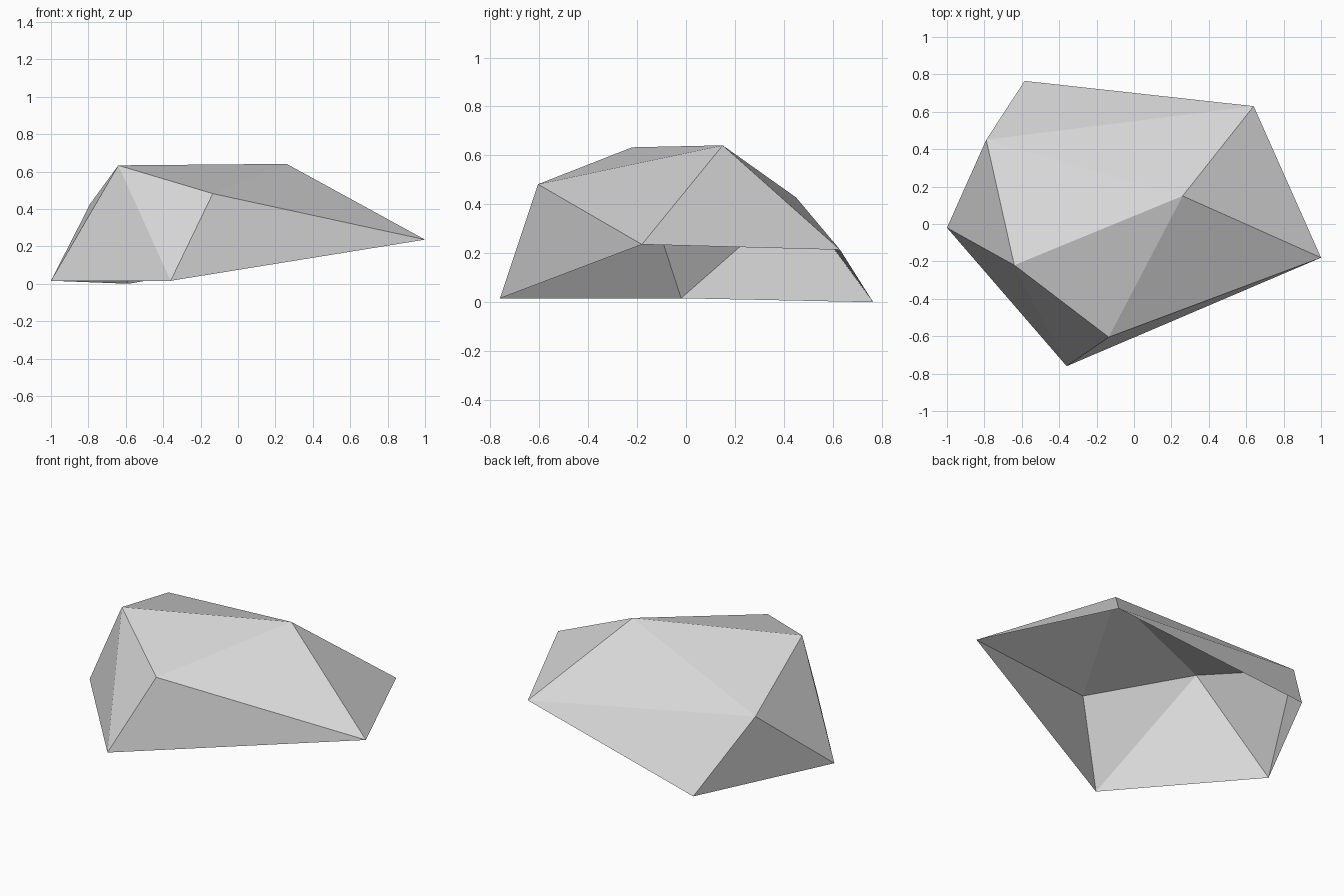
import bpy, bmesh
from mathutils import Vector

default_cube = bpy.data.objects.get("Cube")
if default_cube:
    bpy.data.objects.remove(default_cube, do_unlink=True)

# Stone colour
stone = bpy.data.materials.new("pale_grey_stone")
stone.use_nodes = True
grey = (0.7, 0.7, 0.7, 1)
stone.diffuse_color = grey
shader = next(n for n in stone.node_tree.nodes if n.type == "BSDF_PRINCIPLED")
shader.inputs["Base Color"].default_value = grey
shader.inputs["Roughness"].default_value = 0.9

# Corners of the rock: a ground rim and an upper set of peaks
corners = {
    "west": (-1, -0.02, 0.016),
    "south": (-0.36, -0.76, 0.016),
    "east": (1, -0.18, 0.236),
    "northeast": (0.64, 0.63, 0.214),
    "north": (-0.585, 0.765, 0),
    "front_peak": (-0.135, -0.605, 0.482),
    "west_peak": (-0.64, -0.22, 0.633),
    "back_peak": (-0.79, 0.45, 0.428),
    "summit": (0.26, 0.15, 0.641),
}

# Facets of the shell, open underneath
facets = [
    "west south west_peak",
    "south front_peak west_peak",
    "south east front_peak",
    "front_peak east summit",
    "front_peak summit west_peak",
    "east northeast summit",
    "west_peak summit back_peak",
    "summit northeast back_peak",
    "northeast north back_peak",
    "north west back_peak",
    "west west_peak back_peak",
]

bm = bmesh.new()
verts = {name: bm.verts.new(co) for name, co in corners.items()}
middle = Vector((0, 0, 0.2))
for facet in facets:
    face = bm.faces.new([verts[name] for name in facet.split()])
    face.normal_update()
    # Turn every facet outward
    if face.normal.dot(face.calc_center_median() - middle) < 0:
        face.normal_flip()

mesh = bpy.data.meshes.new("rock")
bm.to_mesh(mesh)
bm.free()
mesh.materials.append(stone)
rock = bpy.data.objects.new("rock", mesh)
bpy.context.collection.objects.link(rock)
